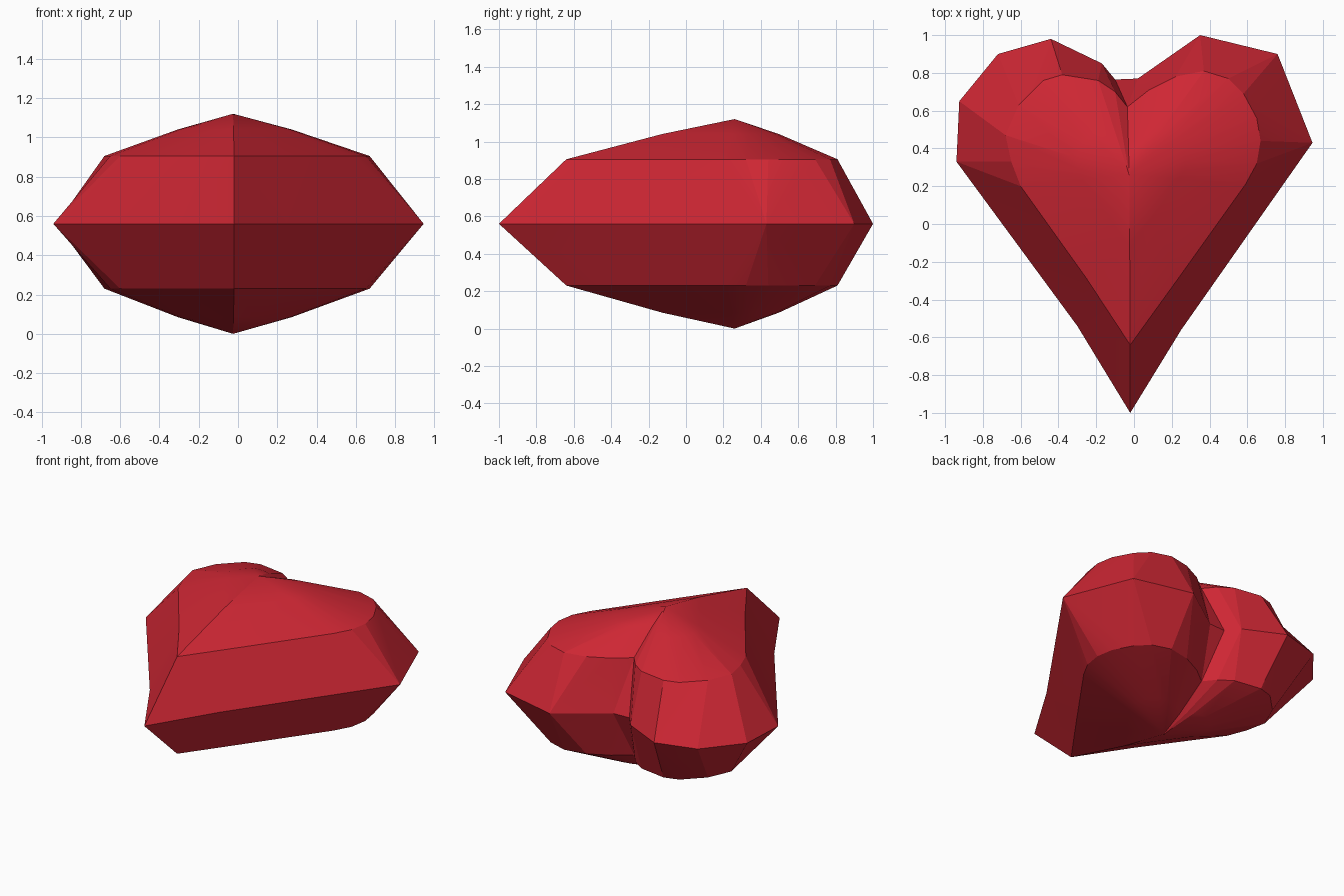
import bpy
import bmesh
import math
from mathutils import Vector

cube = bpy.data.objects.get("Cube")
if cube:
    bpy.data.objects.remove(cube, do_unlink=True)

red = bpy.data.materials.new("ruby red")
red.use_nodes = True
colour = (0.62, 0.02, 0.034, 1)
red.diffuse_color = colour
red.node_tree.nodes["Principled BSDF"].inputs["Base Color"].default_value = colour

# Girdle corners, each with the crown corners that meet it,
# counter-clockwise from the front tip
FACETS = [
    ((-.02, -1), [(-.02, -.64)]),
    ((.25, -.56), [(.24, -.28)]),
    ((.945, .43), [(.59, .21), (.65, .32), (.67, .44), (.65, .56)]),
    ((.76, .9), [(.58, .69), (.5, .77)]),
    ((.35, 1), [(.37, .81), (.22, .78)]),
    ((.02, .77), [(.08, .71), (-.035, .62)]),
    ((-.1, .765), [(-.035, .62)]),
    ((-.17, .85), [(-.1, .7), (-.19, .76)]),
    ((-.44, .98), [(-.38, .79), (-.48, .76)]),
    ((-.72, .9), [(-.61, .63)]),
    ((-.925, .65), [(-.68, .47)]),
    ((-.94, .33), [(-.65, .33), (-.6, .2)]),
    ((-.3, -.54), [(-.25, -.29)]),
]
PAIRS = [(outer, inner) for outer, inners in FACETS for inner in inners]
CENTRE = Vector((-.025, .26))
MIDDLE = .56


def add_half(bm, rim_z, dome_z, tip_z):
    """Walls from the girdle to a rim, then a two-step dome up to a point."""
    girdle = [bm.verts.new((*o, MIDDLE)) for o, i in PAIRS]
    rim = [bm.verts.new((*i, rim_z)) for o, i in PAIRS]
    dome = [bm.verts.new((*CENTRE.lerp(Vector(i), .43), dome_z)) for o, i in PAIRS]
    tip = bm.verts.new((*CENTRE, tip_z))
    for k in range(len(PAIRS)):
        n = (k + 1) % len(PAIRS)
        for low, high in ((girdle, rim), (rim, dome)):
            bm.faces.new((low[k], low[n], high[n], high[k]))
        bm.faces.new((dome[k], dome[n], tip))


bm = bmesh.new()
add_half(bm, .905, 1.04, 1.12)
add_half(bm, .23, .085, 0)
bmesh.ops.remove_doubles(bm, verts=bm.verts, dist=.0005)
bmesh.ops.recalc_face_normals(bm, faces=bm.faces)
mesh = bpy.data.meshes.new("heart_gem")
bm.to_mesh(mesh)
bm.free()
mesh.materials.append(red)

heart = bpy.data.objects.new("heart_gem", mesh)
bpy.context.collection.objects.link(heart)
bpy.context.view_layer.objects.active = heart
heart.select_set(True)
bpy.ops.object.shade_smooth_by_angle(angle=math.radians(12))
